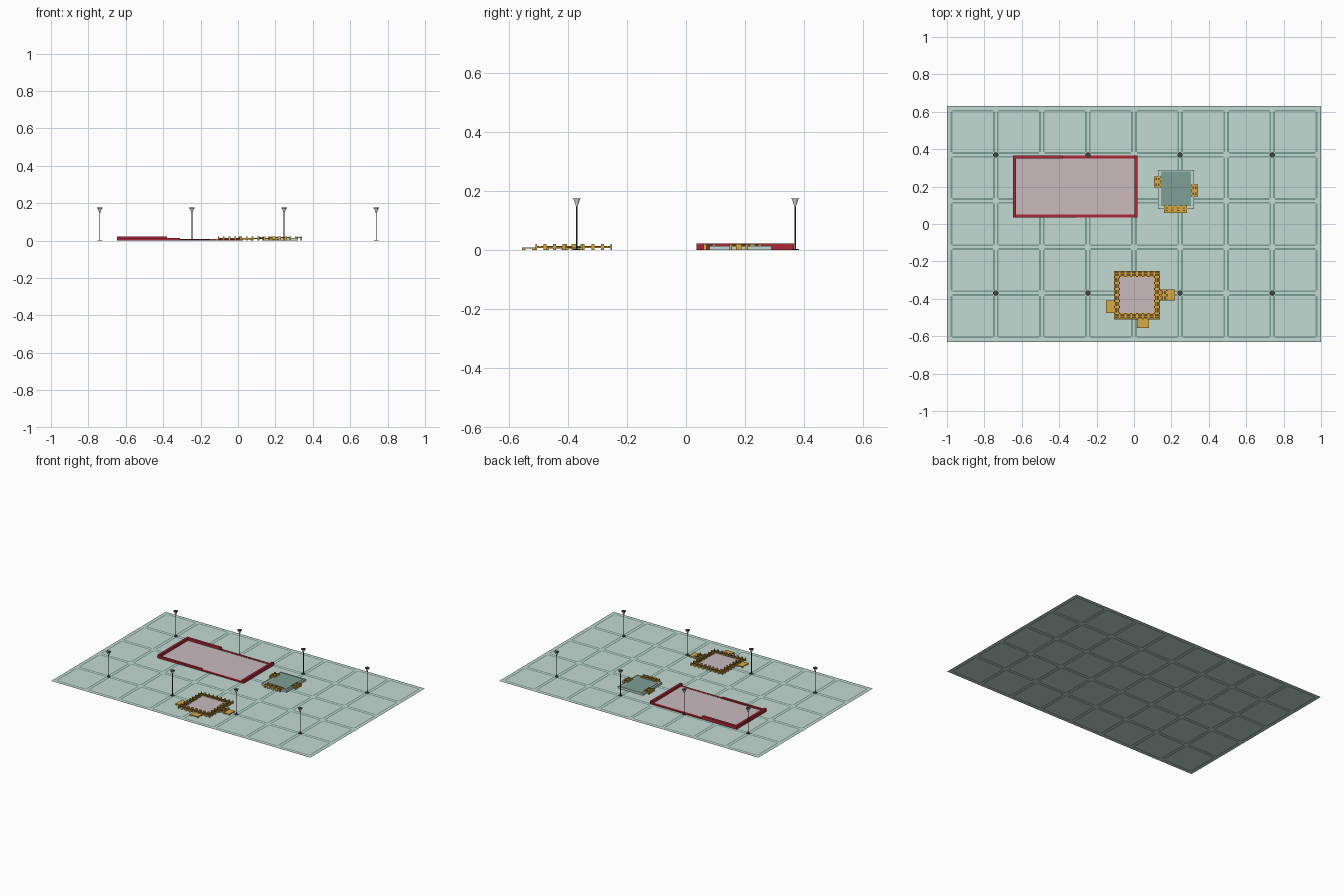
import bpy, bmesh
from mathutils import Matrix

cube = bpy.data.objects.get("Cube")
if cube:
    bpy.data.objects.remove(cube, do_unlink=True)


def material(name, rgb):
    m = bpy.data.materials.new(name)
    m.use_nodes = True
    m.diffuse_color = (*rgb, 1)
    m.node_tree.nodes["Principled BSDF"].inputs["Base Color"].default_value = (*rgb, 1)
    return m


PALE = material("pale_sage", (0.55, 0.70, 0.65))
TEAL = material("dark_teal", (0.21, 0.35, 0.31))
PINK = material("dusty_pink", (0.58, 0.49, 0.51))
RED = material("deep_red", (0.42, 0.02, 0.04))
GOLD = material("golden_wood", (0.68, 0.40, 0.06))
BROWN = material("dark_wood", (0.16, 0.08, 0.015))
METAL = material("dark_metal", (0.05, 0.06, 0.06))
GLASS = material("lamp_glass", (0.95, 0.95, 0.95))
LOW = 0.001  # parts start just above the ground sheet


class Part:
    """Collects boxes and cones into one object."""

    def __init__(self, name, *mats):
        self.name, self.mats, self.bm = name, mats, bmesh.new()

    def paint(self, verts, mat):
        for f in {f for v in verts for f in v.link_faces}:
            f.material_index = self.mats.index(mat)

    def box(self, x0, x1, y0, y1, z0, z1, mat=None):
        size = Matrix.Diagonal((x1 - x0, y1 - y0, z1 - z0, 1))
        mid = Matrix.Translation(((x0 + x1) / 2, (y0 + y1) / 2, (z0 + z1) / 2))
        made = bmesh.ops.create_cube(self.bm, size=1, matrix=mid @ size)
        self.paint(made["verts"], mat or self.mats[0])

    def cone(self, x, y, z0, z1, r0, r1, mat=None, sides=20):
        made = bmesh.ops.create_cone(
            self.bm, cap_ends=True, segments=sides, radius1=r0, radius2=r1,
            depth=z1 - z0, matrix=Matrix.Translation((x, y, (z0 + z1) / 2)))
        self.paint(made["verts"], mat or self.mats[0])

    def done(self):
        me = bpy.data.meshes.new(self.name)
        self.bm.to_mesh(me)
        self.bm.free()
        for m in self.mats:
            me.materials.append(m)
        ob = bpy.data.objects.new(self.name, me)
        bpy.context.collection.objects.link(ob)
        return ob


# Ground: one sheet cut along the paths, with the trim lines coloured
PITCH, HALF, LINE = 0.2463, 0.0148, 0.0095
XS = [(i - 4) * PITCH for i in range(9)]
YS = [(j - 2.5) * PITCH for j in range(6)]


def cuts(lines):
    """Bands along one axis, each marked tile, line or gap."""
    bands = []
    for n, c in enumerate(lines):
        first = 0.003 if n == 0 else LINE
        last = 0.003 if n == len(lines) - 1 else LINE
        a, b = c - HALF, c + HALF
        bands += [(a, a + first, "line"), (a + first, b - last, "gap"), (b - last, b, "line")]
        if n < len(lines) - 1:
            bands.append((b, lines[n + 1] - HALF, "tile"))
    return bands


ground = Part("ground", PALE, TEAL)
for x0, x1, kind_x in cuts(XS):
    for y0, y1, kind_y in cuts(YS):
        corners = ((x0, y0), (x1, y0), (x1, y1), (x0, y1))
        face = ground.bm.faces.new([ground.bm.verts.new((x, y, 0)) for x, y in corners])
        face.material_index = int({kind_x, kind_y} == {"line", "tile"})
bmesh.ops.remove_doubles(ground.bm, verts=ground.bm.verts, dist=0.0001)
ground.done()

# Large hall: pink floor inside red walls of stepped height
L, R, F, B, T = -0.647, 0.02, 0.035, 0.366, 0.016
hall = Part("hall_floor", PINK)
hall.box(L + T, R - T, F + T, B - T, LOW, 0.006)
hall.done()
walls = Part("hall_walls", RED)
walls.box(L, L + T, F, B, LOW, 0.023)
walls.box(R - T, R, F, B, LOW, 0.023)
walls.box(L + T, -0.38, B - T, B, LOW, 0.023)
walls.box(-0.38, R - T, B - T, B, LOW, 0.008)
walls.box(L + T, -0.31, F, F + T, LOW, 0.014)
walls.box(-0.31, R - T, F, F + T, LOW, 0.007)
walls.done()


def stall(part, x0, x1, y0, y1, h=0.012, top=0.022, along_x=True, w=0.005):
    """Row of counters: golden slab, dark trays, and posts on both edges."""
    part.box(x0, x1, y0, y1, h - 0.004, h, GOLD)
    a, b = (x0, x1) if along_x else (y0, y1)
    c, d = (y0, y1) if along_x else (x0, x1)

    def put(p0, p1, q0, q1, z0, z1, mat):
        span = (p0, p1, q0, q1) if along_x else (q0, q1, p0, p1)
        part.box(*span, z0, z1, mat)

    count = max(1, round((b - a) / 0.031))
    step = (b - a) / count
    mid = (c + d) / 2
    for i in range(count):
        p = a + i * step
        for q0, q1 in ((c + w, mid - w / 3), (mid + w / 3, d - w)):
            put(p + w, p + step - w, q0, q1, h, h + 0.003, BROWN)
        for e in (p, p + step - w):
            for q in (c, d - w):
                put(e, e + w, q, q + w, LOW, h - 0.004, GOLD)
                put(e, e + w, q, q + w, h, top, GOLD)


# Small kiosk: pale tray, teal deck and three stalls
kiosk = Part("kiosk", PALE, TEAL)
kiosk.box(0.128, 0.32, 0.08, 0.29, LOW, 0.011)
kiosk.box(0.144, 0.304, 0.096, 0.282, 0.011, 0.0135, TEAL)
for x0, x1, y0, y1 in ((0.128, 0.132, 0.08, 0.29), (0.316, 0.32, 0.08, 0.29),
                       (0.132, 0.316, 0.08, 0.084), (0.132, 0.316, 0.286, 0.29)):
    kiosk.box(x0, x1, y0, y1, 0.011, 0.015)
kiosk.done()
for name, x0, x1, y0, y1, along in (
        ("kiosk_right_stall", 0.107, 0.145, 0.195, 0.255, False),
        ("kiosk_left_stall", 0.305, 0.342, 0.147, 0.21, False),
        ("kiosk_front_stall", 0.16, 0.283, 0.06, 0.098, True)):
    p = Part(name, GOLD, BROWN)
    stall(p, x0, x1, y0, y1, h=0.017, along_x=along, w=0.009)
    p.done()

# Market court: pink deck ringed by stalls, with low porches on legs
L, R, F, B, T = -0.107, 0.139, -0.51, -0.25, 0.033
deck = Part("court_deck", PINK)
deck.box(L + T, R - T, F + T, B - T, 0.008, 0.011)
deck.done()
ring = Part("court_stalls", GOLD, BROWN)
stall(ring, L, R, F, F + T)
stall(ring, L, R, B - T, B)
stall(ring, L, L + T, F + T, B - T, along_x=False)
stall(ring, R - T, R, F + T, B - T, along_x=False)
ring.done()
porch = Part("court_porches", GOLD, BROWN)
for x0, x1, y0, y1 in ((-0.15, L, -0.475, -0.41), (0.016, 0.08, -0.555, F),
                       (0.178, 0.22, -0.41, -0.35)):
    porch.box(x0, x1, y0, y1, 0.006, 0.01)
    for x in (x0, x1 - 0.012):
        for y in (y0, y1 - 0.012):
            porch.box(x, x + 0.012, y, y + 0.012, LOW, 0.006)
stall(porch, R, 0.178, -0.41, -0.35, along_x=False, w=0.007)
porch.done()

# Street lamps: slim pole, tapered glass lantern and a flat cap
for i, x in enumerate(XS[1::2]):
    for side, y in (("front", YS[1]), ("back", YS[4])):
        lamp = Part(f"{side}_lamp_{i + 1}", METAL, GLASS)
        lamp.cone(x, y, LOW, 0.004, 0.013, 0.011)
        lamp.cone(x, y, 0.004, 0.15, 0.002, 0.002, sides=8)
        lamp.cone(x, y, 0.149, 0.173, 0.003, 0.011, GLASS)
        lamp.cone(x, y, 0.173, 0.176, 0.0145, 0.0145)
        ob = lamp.done()
        bpy.ops.object.select_all(action="DESELECT")
        bpy.context.view_layer.objects.active = ob
        ob.select_set(True)
        bpy.ops.object.shade_smooth_by_angle()
